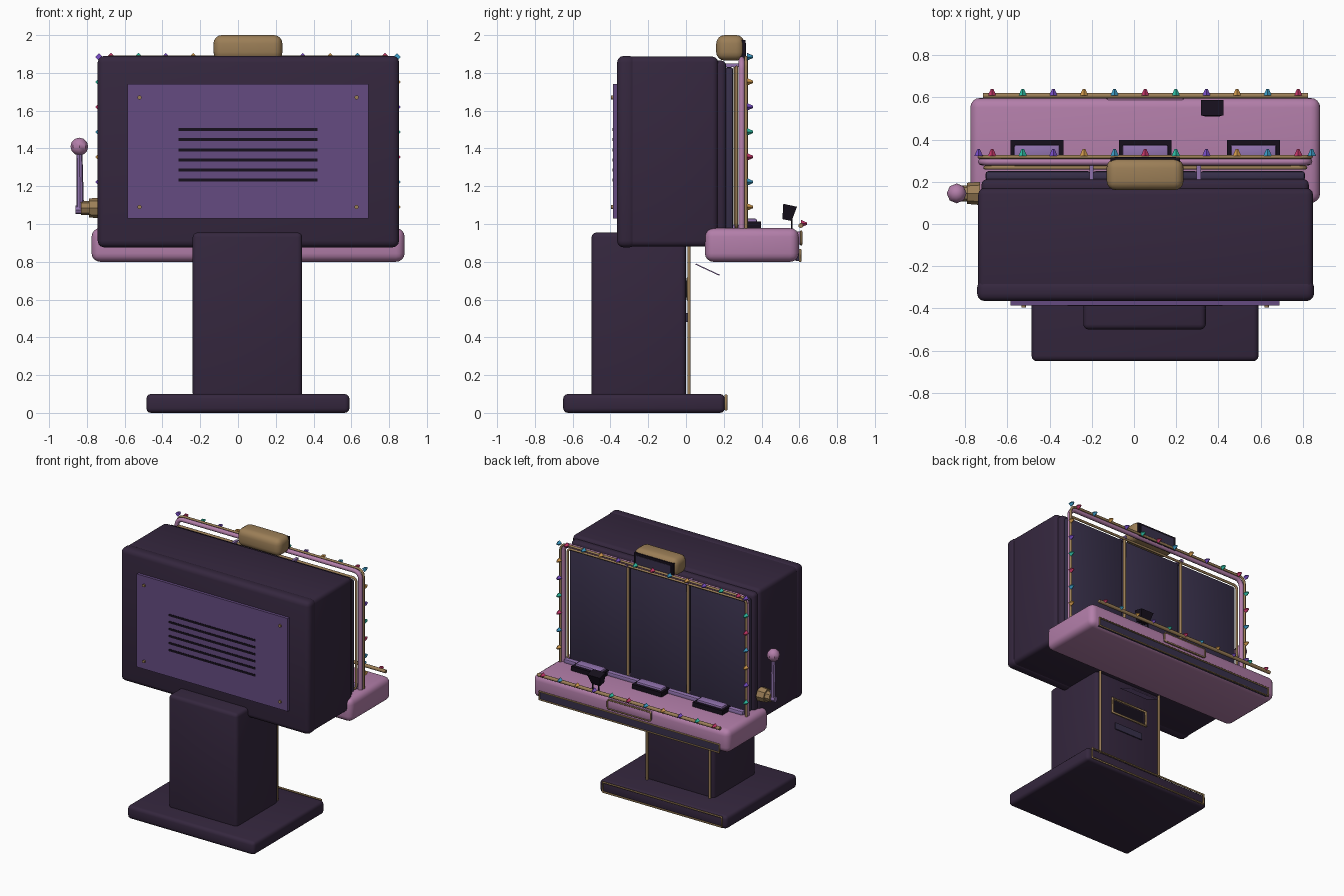
import bpy, bmesh, math
from mathutils import Matrix, Vector

if "Cube" in bpy.data.objects:
    bpy.data.objects.remove(bpy.data.objects["Cube"])


def material(name, rgb):
    m = bpy.data.materials.new(name)
    m.diffuse_color = (*rgb, 1)
    m.use_nodes = True
    m.node_tree.nodes["Principled BSDF"].inputs["Base Color"].default_value = m.diffuse_color
    return m


DARK = material("dark_purple", (0.035, 0.02, 0.048))
PINK = material("pink", (0.45, 0.21, 0.40))
GOLD = material("gold", (0.33, 0.21, 0.095))
VIOLET = material("violet", (0.13, 0.07, 0.22))
LILAC = material("lilac", (0.28, 0.17, 0.42))
SCREEN = material("screen", (0.04, 0.03, 0.07))
BLACK = material("black", (0.008, 0.005, 0.012))
BULBS = [material("bulb_" + n, c) for n, c in (
    ("red", (0.6, 0.04, 0.15)), ("teal", (0.03, 0.55, 0.4)), ("violet", (0.2, 0.08, 0.6)),
    ("amber", (0.7, 0.35, 0.08)), ("blue", (0.05, 0.35, 0.6)))]
CX = 0.053  # the cabinet's own centre line


def finish(name, bm, mat, smooth=True):
    me = bpy.data.meshes.new(name)
    bm.to_mesh(me)
    bm.free()
    me.materials.append(mat)
    ob = bpy.data.objects.new(name, me)
    bpy.context.collection.objects.link(ob)
    bpy.context.view_layer.objects.active = ob
    for o in bpy.context.selected_objects:
        o.select_set(False)
    ob.select_set(True)
    if smooth:
        bpy.ops.object.shade_smooth_by_angle(angle=math.radians(40))
    return ob


def box(name, x, y, z, mat, bevel=0.0, segs=3, tilt=0.0):
    """Box from (min, max) ranges, bevelled, tilted about its own x axis."""
    bm = bmesh.new()
    bmesh.ops.create_cube(bm, size=1)
    bmesh.ops.scale(bm, vec=(x[1] - x[0], y[1] - y[0], z[1] - z[0]), verts=bm.verts)
    if bevel:
        bmesh.ops.bevel(bm, geom=bm.edges[:], offset=bevel, segments=segs, profile=0.5, affect='EDGES')
    bmesh.ops.rotate(bm, matrix=Matrix.Rotation(tilt, 3, 'X'), verts=bm.verts)
    bmesh.ops.translate(bm, vec=(sum(x) / 2, sum(y) / 2, sum(z) / 2), verts=bm.verts)
    return finish(name, bm, mat, bevel > 0)


def span(c, w):
    return (c - w / 2, c + w / 2)


def rod(name, a, b, r1, mat, r2=None, sides=12):
    a, b = Vector(a), Vector(b)
    bm = bmesh.new()
    q = (b - a).to_track_quat('Z', 'Y').to_matrix().to_4x4()
    bmesh.ops.create_cone(bm, cap_ends=True, segments=sides, radius1=r1, radius2=r1 if r2 is None else r2,
                          depth=(b - a).length, matrix=Matrix.Translation((a + b) / 2) @ q)
    return finish(name, bm, mat)


def frame(name, x, z, y, r, mat, corner=0.0, closed=True):
    """Tube round a rectangle in the xz plane; open at the bottom if not closed."""
    pts = []
    for cx, cz, a0 in ((x[0], z[0], 180), (x[1], z[0], 270), (x[1], z[1], 0), (x[0], z[1], 90)):
        if cz == z[0] and (not closed or not corner) or not corner:
            pts.append((cx, cz))
            continue
        ox = cx + (corner if cx == x[0] else -corner)
        oz = cz + (corner if cz == z[0] else -corner)
        for i in range(5):
            a = math.radians(a0 + i * 22.5)
            pts.append((ox + corner * math.cos(a), oz + corner * math.sin(a)))
    if not closed:
        pts = pts[1:] + pts[:1]
    cu = bpy.data.curves.new(name, 'CURVE')
    cu.dimensions = '3D'
    cu.bevel_depth, cu.bevel_resolution, cu.use_fill_caps = r, 2, True
    sp = cu.splines.new('POLY')
    sp.points.add(len(pts) - 1)
    for p, (px, pz) in zip(sp.points, pts):
        p.co = (px, y, pz, 1)
    sp.use_cyclic_u = closed
    ob = bpy.data.objects.new(name, cu)
    bpy.context.collection.objects.link(ob)
    for o in bpy.context.selected_objects:
        o.select_set(False)
    bpy.context.view_layer.objects.active = ob
    ob.select_set(True)
    bpy.ops.object.convert(target='MESH')
    ob.data.materials.clear()
    ob.data.materials.append(mat)
    bpy.ops.object.shade_smooth_by_angle(angle=math.radians(50))
    return ob


count = 0


def bulb(x, y, z):
    """Faceted marquee bulb pointing forward."""
    global count
    rod("bulb_%d" % count, (x, y - 0.014, z), (x, y + 0.018, z), 0.02, BULBS[count % 5], 0.006, 4)
    count += 1


# base, pedestal and their gold trim
box("base", (-0.485, 0.59), (-0.65, 0.205), (0, 0.1), DARK, 0.025)
frame("base_trim", (-0.45, 0.555), (0.018, 0.092), 0.212, 0.008, GOLD)
box("pedestal", (-0.24, 0.34), (-0.5, 0.0), (0.08, 0.955), DARK, 0.025)
for s in (-1, 1):
    rod("pedestal_trim", (CX + s * 0.265, 0.016, 0.1), (CX + s * 0.265, 0.016, 0.88), 0.009, GOLD)
frame("payout_frame", span(CX, 0.30), (0.60, 0.71), 0.012, 0.01, GOLD)
box("payout_slot", span(CX, 0.27), (-0.01, 0.006), (0.61, 0.70), BLACK)
box("ticket_slot", span(CX, 0.24), (-0.01, 0.008), (0.48, 0.53), SCREEN)
box("ticket_flap", span(CX, 0.24), (0.045, 0.185), (0.755, 0.761), LILAC, tilt=math.radians(-25))

# cabinet: core, rear rim and screen bezel
box("cabinet", (-0.738, 0.848), (-0.34, 0.17), (0.88, 1.886), DARK, 0.03)
box("rear_rim", (-0.743, 0.853), (-0.365, -0.265), (0.876, 1.89), DARK, 0.035)
box("bezel", (-0.722, 0.828), (0.14, 0.212), (0.885, 1.865), DARK, 0.025)

# rear service plate with vents and screws
box("service_plate", (-0.585, 0.69), (-0.386, -0.36), (1.03, 1.74), VIOLET)
for i in range(6):
    box("vent", (-0.315, 0.42), (-0.389, -0.38), span(1.5 - i * 0.0535, 0.016), BLACK)
for x in (-0.522, 0.628):
    for z in (1.09, 1.67):
        rod("screw", (x, -0.396, z), (x, -0.38, z), 0.011, GOLD)

# three screens with dividers
for i in (-1, 0, 1):
    box("screen", span(CX + i * 0.508, 0.496), (0.205, 0.25), (0.97, 1.83), SCREEN, 0.012, 2)
for i in (-1, 1):
    x = CX + i * 0.254
    rod("divider", (x, 0.262, 0.97), (x, 0.262, 1.83), 0.011, GOLD)
    box("divider_bracket", span(x, 0.02), (0.21, 0.28), (1.83, 1.85), LILAC)
    box("lower_bracket", span(x, 0.02), (0.21, 0.28), (0.975, 0.995), LILAC)
frame("inner_frame", (-0.705, 0.812), (0.98, 1.83), 0.267, 0.009, GOLD, 0.03)

# marquee frame round the screens, open at the desk
frame("pink_frame", (-0.722, 0.828), (0.96, 1.87), 0.295, 0.017, PINK, 0.05, False)
frame("gold_frame", (-0.732, 0.838), (0.96, 1.882), 0.318, 0.009, GOLD, 0.05, False)
box("lower_ledge", (-0.70, 0.81), (0.28, 0.32), (0.97, 1.005), LILAC, 0.008, 2)
for i in range(11):
    bulb(-0.672 + i * 0.145, 0.337, 1.886)
for x in (-0.736, 0.842):
    for i in range(7):
        bulb(x, 0.337, 1.09 + i * 0.1325)

# topper with dark sign panel
box("topper", (-0.13, 0.235), (0.16, 0.31), (1.865, 2.0), GOLD, 0.045, 4)
box("topper_frame", span(CX, 0.33), (0.285, 0.314), (1.87, 1.975), BLACK)
box("topper_sign", span(CX, 0.29), (0.30, 0.318), (1.887, 1.958), SCREEN)

# desk with front strip, name-plate shape and rail
box("desk", (-0.775, 0.882), (0.1, 0.597), (0.8, 0.978), PINK, 0.045, 4)
box("desk_strip", (-0.70, 0.81), (0.58, 0.602), (0.805, 0.862), SCREEN)
frame("desk_strip_trim", (-0.705, 0.815), (0.803, 0.864), 0.604, 0.007, GOLD)
box("desk_plate", span(CX, 0.365), (0.58, 0.615), (0.892, 0.96), PINK, 0.01, 2)
frame("desk_plate_trim", span(CX, 0.365), (0.892, 0.96), 0.61, 0.006, GOLD, 0.015)
rod("desk_rail", (-0.715, 0.608, 0.992), (0.825, 0.608, 0.992), 0.013, GOLD)
for i in range(11):
    bulb(-0.672 + i * 0.145, 0.622, 1.002)

# three button pads
for i in (-1, 0, 1):
    x = CX + i * 0.513
    box("button_bed", span(x, 0.25), (0.30, 0.398), (0.975, 1.012), BLACK)
    box("button", span(x, 0.215), (0.305, 0.375), (1.0, 1.028), LILAC, 0.008, 2)

# small bucket on a stalk
bm = bmesh.new()
bmesh.ops.create_cone(bm, cap_ends=True, segments=4, radius1=0.047, radius2=0.07, depth=0.08)
bmesh.ops.rotate(bm, matrix=Matrix.Rotation(math.pi / 4, 3, 'Z'), verts=bm.verts)
bmesh.ops.scale(bm, vec=(1.08, 0.75, 1), verts=bm.verts)
bmesh.ops.rotate(bm, matrix=Matrix.Rotation(math.radians(-12), 3, 'X'), verts=bm.verts)
bmesh.ops.translate(bm, vec=(0.37, 0.543, 1.06), verts=bm.verts)
finish("bucket", bm, BLACK, False)
for s in (-1, 1):
    rod("bucket_stalk", (0.37 + s * 0.025, 0.56, 0.965), (0.37 + s * 0.025, 0.56, 1.05), 0.005, BLACK, sides=6)

# lever on the left side
rod("lever_hub", (-0.73, 0.145, 1.085), (-0.79, 0.145, 1.085), 0.055, GOLD, 0.05, 8)
rod("lever_cap", (-0.78, 0.145, 1.085), (-0.83, 0.145, 1.085), 0.038, GOLD, sides=8)
rod("lever_foot", (-0.82, 0.145, 1.075), (-0.86, 0.145, 1.075), 0.022, LILAC, sides=8)
rod("lever_arm", (-0.835, 0.145, 1.07), (-0.84, 0.145, 1.39), 0.02, LILAC, 0.016, 8)
bm = bmesh.new()
bmesh.ops.create_uvsphere(bm, u_segments=8, v_segments=6, radius=0.047,
                          matrix=Matrix.Translation((-0.84, 0.145, 1.41)))
finish("lever_knob", bm, PINK)
